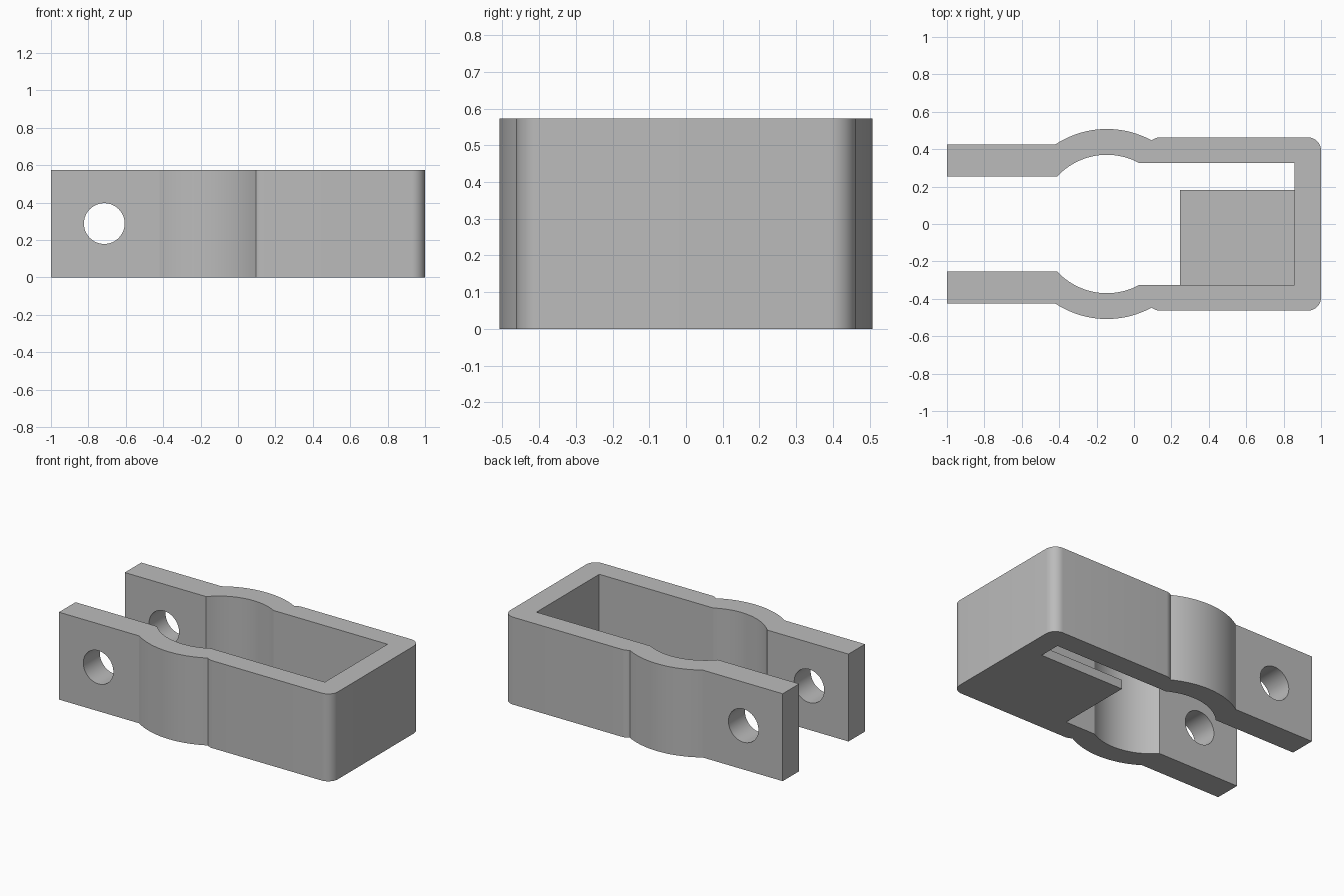
import bpy, bmesh
from math import asin, pi, sin, cos, radians

cube = bpy.data.objects.get("Cube")
if cube:
    bpy.data.objects.remove(cube, do_unlink=True)

HEIGHT = 0.573
BORE_X, BORE_Y = -0.145, 0.008
R_OUT, R_IN = 0.5, 0.362
CORNER = 0.07
ARM_OUT, ARM_IN = 0.426, 0.255
WALL_OUT, WALL_IN = 0.463, 0.325

grey = bpy.data.materials.new("plain_grey")
grey.use_nodes = True
grey.diffuse_color = (0.5, 0.5, 0.5, 1)
grey.node_tree.nodes["Principled BSDF"].inputs["Base Color"].default_value = (0.5, 0.5, 0.5, 1)


def arc(cx, cy, r, start, end, steps):
    angles = [start + (end - start) * i / steps for i in range(steps + 1)]
    return [(cx + r * cos(a), cy + r * sin(a)) for a in angles]


def prism(name, outline, height):
    """Extrude a flat outline upwards from the ground."""
    bm = bmesh.new()
    base = bm.faces.new([bm.verts.new((x, y, 0)) for x, y in outline])
    top = bmesh.ops.extrude_face_region(bm, geom=[base])["geom"]
    bmesh.ops.translate(bm, vec=(0, 0, height),
                        verts=[v for v in top if isinstance(v, bmesh.types.BMVert)])
    bmesh.ops.recalc_face_normals(bm, faces=bm.faces)
    mesh = bpy.data.meshes.new(name)
    bm.to_mesh(mesh)
    bm.free()
    mesh.materials.append(grey)
    obj = bpy.data.objects.new(name, mesh)
    bpy.context.collection.objects.link(obj)
    return obj


def combine(target, tool, operation):
    mod = target.modifiers.new(operation.lower(), "BOOLEAN")
    mod.operation, mod.solver, mod.object = operation, "EXACT", tool
    bpy.ops.object.select_all(action="DESELECT")
    target.select_set(True)
    bpy.context.view_layer.objects.active = target
    bpy.ops.object.modifier_apply(modifier=mod.name)
    bpy.data.objects.remove(tool, do_unlink=True)


# Outside of one half: arm, bulge, small rounded step, rounded end corner
half = [(-1, ARM_OUT)]
half += arc(BORE_X, BORE_Y, R_OUT, pi - asin((ARM_OUT - BORE_Y) / R_OUT), radians(61.3), 24)
half += arc(0.14, WALL_OUT - CORNER, CORNER, radians(128), radians(90), 6)
half += arc(1 - CORNER, WALL_OUT - CORNER, CORNER, radians(90), 0, 10)

# Inside of the same half, from the closed end back to the arm tip
inner = [(0.857, WALL_IN)]
inner += arc(BORE_X, BORE_Y, R_IN, asin((WALL_IN - BORE_Y) / R_IN),
             pi - asin((ARM_IN - BORE_Y) / R_IN), 24)
inner += [(-1, ARM_IN)]


def mirrored(points):
    return [(x, -y) for x, y in reversed(points)]


clamp = prism("clamp_body", half + mirrored(half) + mirrored(inner) + inner, HEIGHT)

# Floor plate, joined to the closed end and the front wall
floor = prism("floor_plate", [(0.245, -0.38), (0.92, -0.38), (0.92, 0.182), (0.245, 0.182)], 0.06)
combine(clamp, floor, "UNION")

# Bolt hole through both arms
bpy.ops.mesh.primitive_cylinder_add(vertices=48, radius=0.109, depth=2,
                                    location=(-0.715, 0, 0.288), rotation=(pi / 2, 0, 0))
drill = bpy.context.object
drill.name = "bolt_hole_cutter"
drill.hide_render = True
drill.data.materials.append(grey)
combine(clamp, drill, "DIFFERENCE")

bpy.ops.object.shade_smooth_by_angle(angle=radians(25))
